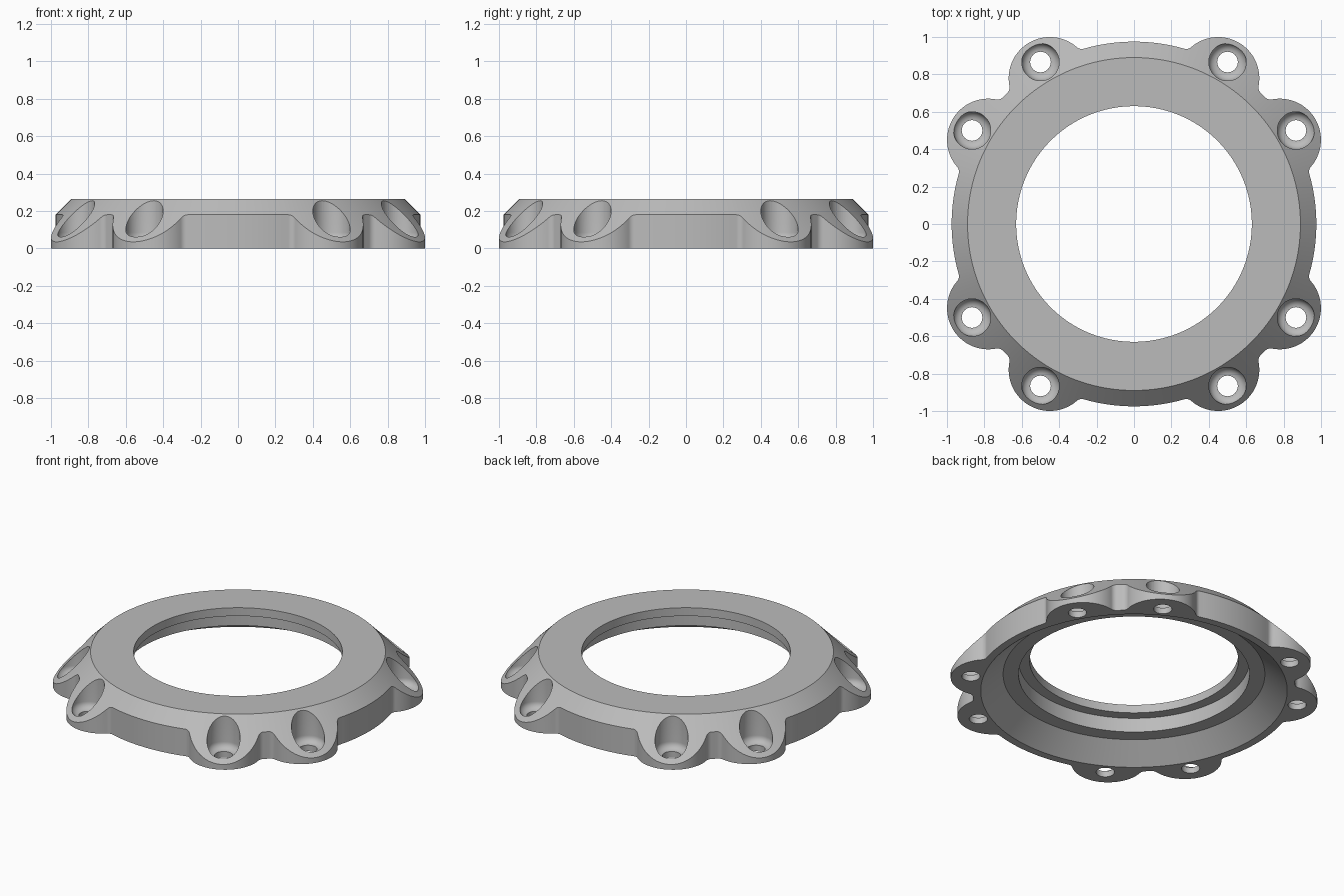
import bpy, bmesh, math
from mathutils import Vector

cube = bpy.data.objects.get("Cube")
if cube:
    bpy.data.objects.remove(cube, do_unlink=True)

# Main dimensions
TOP, TOP_R, BODY_R = 0.265, 0.89, 0.975
LOBE_DIST, LOBE_R, FILLET = 0.90, 0.22, 0.04
LOBE_ANGLES = [math.radians(q * 90 + a) for q in range(4) for a in (30, 60)]

grey = bpy.data.materials.new("satin grey")
grey.use_nodes = True
colour = (0.5, 0.5, 0.5, 1)
grey.diffuse_color = colour
grey.node_tree.nodes["Principled BSDF"].inputs["Base Color"].default_value = colour


def polar(r, a):
    return Vector((r * math.cos(a), r * math.sin(a)))


def arc(centre, radius, a0, a1, n):
    return [centre + polar(radius, a0 + (a1 - a0) * i / n) for i in range(n + 1)]


def make_object(name, bm):
    bmesh.ops.recalc_face_normals(bm, faces=bm.faces)
    mesh = bpy.data.meshes.new(name)
    bm.to_mesh(mesh)
    bm.free()
    mesh.materials.append(grey)
    obj = bpy.data.objects.new(name, mesh)
    bpy.context.collection.objects.link(obj)
    return obj


def lobe_outline():
    """Half-symmetric lobe pointing along +x: fillet, round end, fillet."""
    centre = Vector((LOBE_DIST, 0))
    d = BODY_R + FILLET
    a = math.acos((d * d + LOBE_DIST ** 2 - (LOBE_R + FILLET) ** 2) / (2 * d * LOBE_DIST))
    fc = polar(d, a)
    to_lobe = centre - fc
    a_lobe = math.atan2(to_lobe.y, to_lobe.x)
    end = math.atan2(-to_lobe.y, -to_lobe.x)
    # fillet runs from the lobe side back to the body circle
    sweep = (a + math.pi - a_lobe + math.pi) % (2 * math.pi) - math.pi
    upper = arc(centre, LOBE_R, 0, end, 28)
    upper += arc(fc, FILLET, a_lobe, a_lobe + sweep, 8)[1:]
    lower = [Vector((p.x, -p.y)) for p in reversed(upper[1:])]
    return lower + upper, a


# Full outline: eight lobes joined by arcs of the body circle
lobe, half = lobe_outline()
outline = []
for i, ang in enumerate(LOBE_ANGLES):
    c, s = math.cos(ang), math.sin(ang)
    outline += [Vector((p.x * c - p.y * s, p.x * s + p.y * c)) for p in lobe]
    following = LOBE_ANGLES[(i + 1) % 8] + (2 * math.pi if i == 7 else 0)
    n = max(2, round((following - ang - 2 * half) / 0.03))
    outline += arc(Vector((0, 0)), BODY_R, ang + half, following - half, n)[1:-1]

# Flange ring: section swept round the outline, top cut to a 45 degree cone
bm = bmesh.new()
columns = []
for p in outline:
    r, a = p.length, math.atan2(p.y, p.x)
    section = [(r, 0), (r, TOP - (r - TOP_R)), (TOP_R, TOP), (0.63, TOP),
               (0.63, 0.21), (0.697, 0.21), (0.697, 0.115), (0.79, 0.115), (0.925, 0)]
    columns.append([bm.verts.new((*polar(q, a), z)) for q, z in section])
for i, col in enumerate(columns):
    nxt = columns[(i + 1) % len(columns)]
    for k in range(len(col)):
        m = (k + 1) % len(col)
        bm.faces.new((col[k], nxt[k], nxt[m], col[m]))
ring = make_object("flange_ring", bm)

# Screw hole cutters: through hole, rounded seat and wide bore
seat = [(p.x, p.y) for p in arc(Vector((0.055, 0.085)), 0.045, -math.pi / 2, 0, 8)]
profile = [(0.055, -0.1)] + seat + [(0.1, 0.5)]
SIDES = 48
bm = bmesh.new()
for ang in LOBE_ANGLES:
    c = polar(1.0, ang)
    loops = [[bm.verts.new((*(c + polar(r, 2 * math.pi * j / SIDES)), z)) for j in range(SIDES)]
             for r, z in profile]
    for a, b in zip(loops, loops[1:]):
        for j in range(SIDES):
            m = (j + 1) % SIDES
            bm.faces.new((a[j], a[m], b[m], b[j]))
    bm.faces.new(list(reversed(loops[0])))
    bm.faces.new(loops[-1])
cutter = make_object("screw_hole_cutter", bm)

bpy.ops.object.select_all(action='DESELECT')
ring.select_set(True)
bpy.context.view_layer.objects.active = ring
cut = ring.modifiers.new("screw_holes", 'BOOLEAN')
cut.operation = 'DIFFERENCE'
cut.solver = 'EXACT'
cut.object = cutter
bpy.ops.object.modifier_apply(modifier=cut.name)
bpy.data.objects.remove(cutter, do_unlink=True)
bpy.ops.object.shade_smooth_by_angle(angle=math.radians(30))
